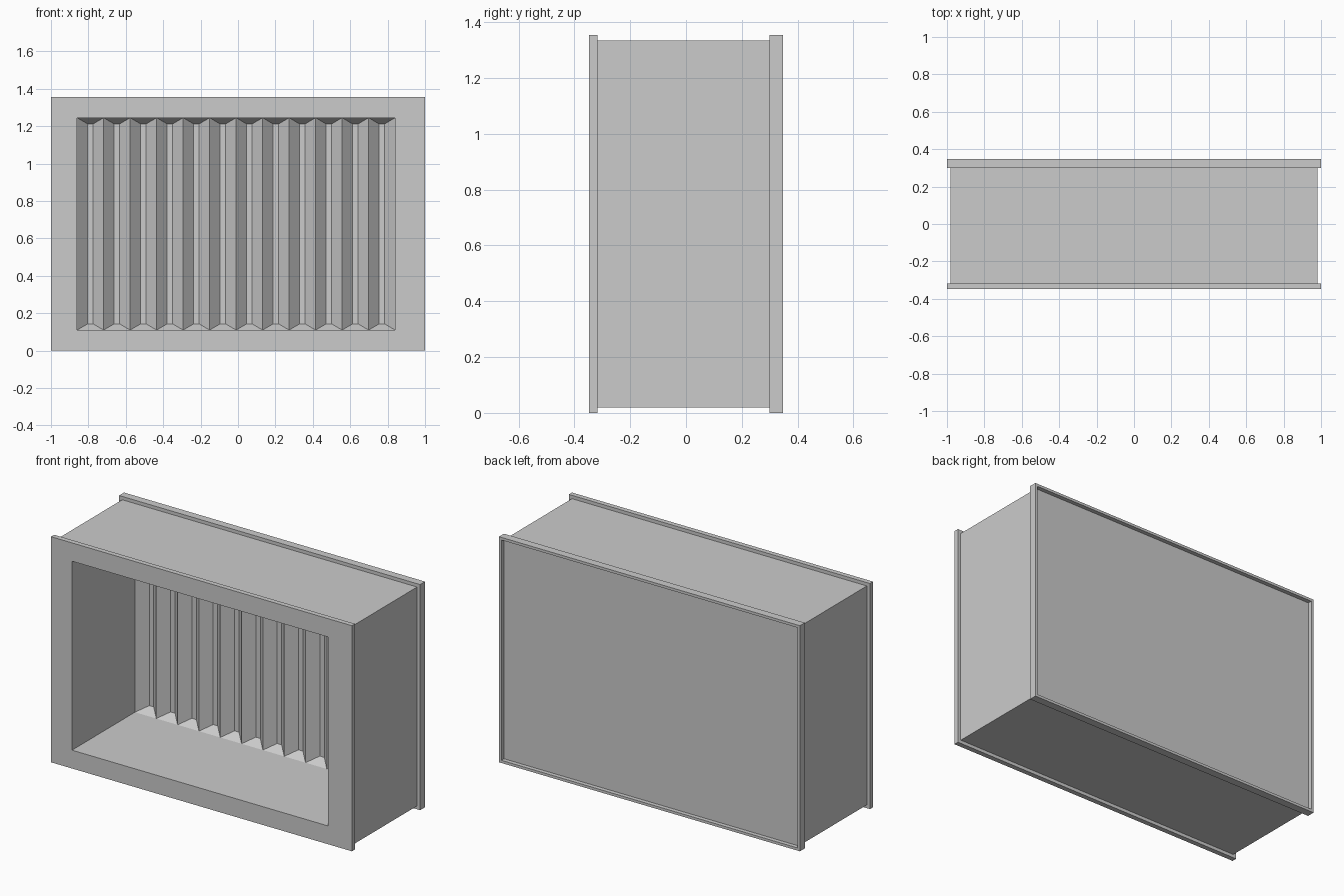
import bpy, bmesh

if "Cube" in bpy.data.objects:
    bpy.data.objects.remove(bpy.data.objects["Cube"])

H = 1.355          # overall height
Z0, Z1 = 0.11, 1.245   # opening, vertical limits
X0, X1 = -0.86, 0.84   # opening, side limits
YF, YB = -0.347, 0.347


def inset(d, y):
    """Rectangle of the outer outline pulled in by d, at depth y."""
    return (-1 + d, 1 - d, d, H - d, y)


def loft(bm, rings, cap_start=False, cap_end=False):
    loops = []
    for x0, x1, z0, z1, y in rings:
        loops.append([bm.verts.new((x, y, z)) for x, z in
                      ((x0, z0), (x1, z0), (x1, z1), (x0, z1))])
    for a, b in zip(loops, loops[1:]):
        for i in range(4):
            j = (i + 1) % 4
            bm.faces.new((a[i], a[j], b[j], b[i]))
    if cap_start:
        bm.faces.new(loops[0][::-1])
    if cap_end:
        bm.faces.new(loops[-1])


def finish(name, bm):
    mesh = bpy.data.meshes.new(name)
    bm.to_mesh(mesh)
    bm.free()
    bpy.context.collection.objects.link(bpy.data.objects.new(name, mesh))


def part(name, rings, **caps):
    bm = bmesh.new()
    loft(bm, rings, **caps)
    finish(name, bm)


# Rear flange with shallow recessed back panel
part("back_flange", [inset(0.016, 0.322), inset(0.016, YB), inset(0, YB),
                     inset(0, 0.30), inset(0.02, 0.30)], cap_start=True)

# Outer case walls
part("case", [inset(0.02, 0.30), inset(0.02, -0.317)])

# Front flange with the opening and its deep lining
part("front_frame", [inset(0.02, -0.317), inset(0, -0.317), inset(0, YF),
                     (X0, X1, Z0, Z1, YF), (X0, X1, Z0, Z1, 0.25)])

# Row of tapered wells at the back of the opening
bm = bmesh.new()
count = 12
pitch = (X1 - X0) / count
for k in range(count):
    a = X0 + k * pitch
    b = a + pitch
    loft(bm, [(a, b, Z0, Z1, 0.25),
              (a + 0.056, b - 0.056, Z0 + 0.033, Z1 - 0.033, 0.306)], cap_end=True)
finish("fluted_back", bm)
